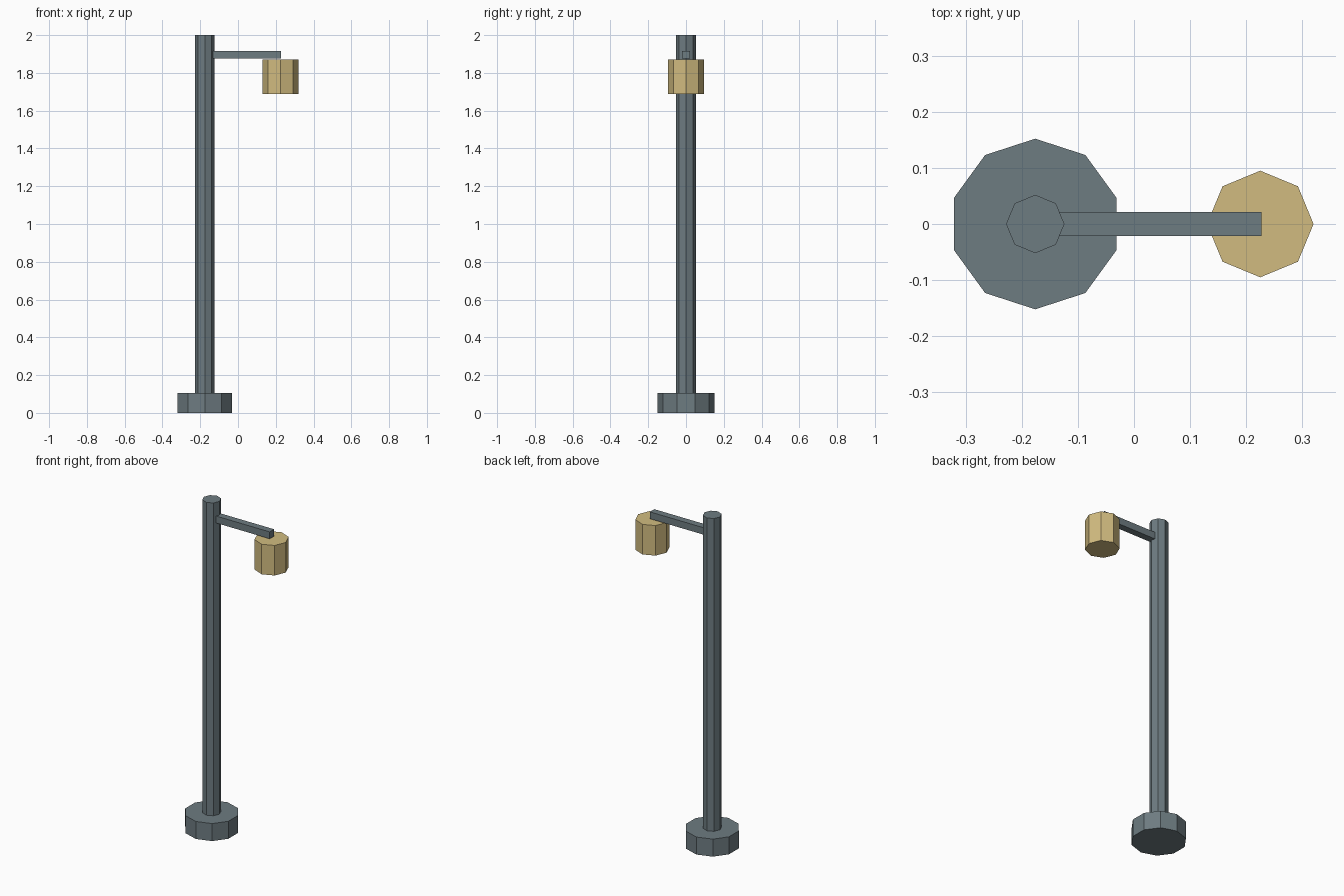
import bpy
from math import pi

cube = bpy.data.objects.get("Cube")
if cube:
    bpy.data.objects.remove(cube, do_unlink=True)


def make_material(name, rgb):
    mat = bpy.data.materials.new(name)
    mat.use_nodes = True
    mat.diffuse_color = (*rgb, 1)
    mat.node_tree.nodes["Principled BSDF"].inputs["Base Color"].default_value = (*rgb, 1)
    return mat


def finish(name, mat):
    obj = bpy.context.object
    obj.name = obj.data.name = name
    obj.data.materials.append(mat)
    return obj


def prism(name, sides, radius, x, bottom, top, mat):
    # Flat-sided upright cylinder with a corner pointing along y
    bpy.ops.mesh.primitive_cylinder_add(
        vertices=sides, radius=radius, depth=top - bottom,
        location=(x, 0, (bottom + top) / 2), rotation=(0, 0, 0))
    return finish(name, mat)


slate = make_material("slate grey metal", (0.155, 0.20, 0.22))
tan = make_material("warm tan lamp", (0.64, 0.50, 0.215))

POLE_X = -0.176
LAMP_X = 0.225

# Foot, pole and hanging lamp
prism("base", 10, 0.152, POLE_X, 0, 0.106, slate)
prism("pole", 8, 0.052, POLE_X, 0.05, 2, slate)
prism("lamp", 8, 0.095, LAMP_X, 1.688, 1.87, tan)

# Arm reaching from inside the pole to over the lamp
arm_start, arm_end = POLE_X + 0.03, 0.227
bpy.ops.mesh.primitive_cube_add(size=1, location=((arm_start + arm_end) / 2, 0, 1.896))
bpy.context.object.scale = (arm_end - arm_start, 0.042, 0.042)
bpy.ops.object.transform_apply(location=False, rotation=False, scale=True)
finish("arm", slate)
